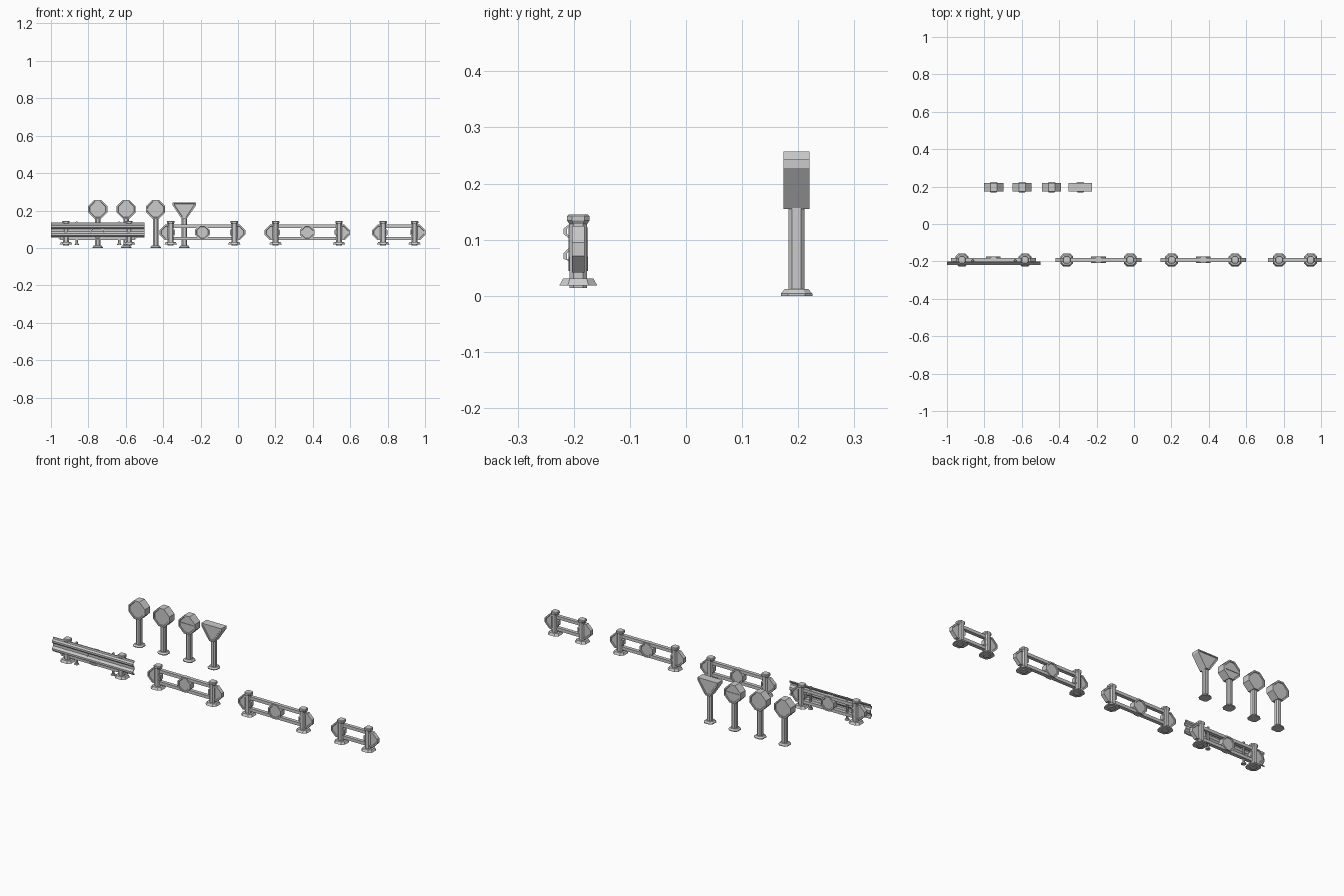
import bpy, bmesh

if "Cube" in bpy.data.objects:
    bpy.data.objects.remove(bpy.data.objects["Cube"])


def finish(name, bm):
    bmesh.ops.recalc_face_normals(bm, faces=bm.faces)
    me = bpy.data.meshes.new(name)
    bm.to_mesh(me)
    bm.free()
    ob = bpy.data.objects.new(name, me)
    bpy.context.collection.objects.link(ob)
    return ob


def box(name, x, y, z, sx, sy, sz):
    bm = bmesh.new()
    bmesh.ops.create_cube(bm, size=1)
    for v in bm.verts:
        v.co = (x + v.co.x * sx, y + v.co.y * sy, z + v.co.z * sz)
    return finish(name, bm)


def post(name, x, y, rings):
    """Stacked chamfered-square rings given as (z, half width)."""
    bm = bmesh.new()
    loops = []
    for z, h in rings:
        c = h * 0.55
        pts = [(h, c), (c, h), (-c, h), (-h, c), (-h, -c), (-c, -h), (c, -h), (h, -c)]
        loops.append([bm.verts.new((x + a, y + b, z)) for a, b in pts])
    for lo, hi in zip(loops, loops[1:]):
        for i in range(8):
            j = (i + 1) % 8
            bm.faces.new((lo[i], lo[j], hi[j], hi[i]))
    bm.faces.new(loops[0])
    bm.faces.new(loops[-1])
    return finish(name, bm)


def panel(name, pts, x, y, z, half, rim=0.008, depth=0.004):
    """Plate with a recessed face on front and back."""
    bm = bmesh.new()
    front = bm.faces.new([bm.verts.new((x + a, y - half, z + b)) for a, b in pts])
    back = bm.faces.new([bm.verts.new((x + a, y + half, z + b)) for a, b in pts])
    n = len(pts)
    for i in range(n):
        j = (i + 1) % n
        bm.faces.new((front.verts[i], front.verts[j], back.verts[j], back.verts[i]))
    bmesh.ops.recalc_face_normals(bm, faces=bm.faces)
    bmesh.ops.inset_region(bm, faces=[front, back], thickness=rim)
    bmesh.ops.inset_region(bm, faces=[front, back], thickness=0.002, depth=-depth)
    return finish(name, bm)


def diamond(r, f):
    """Diamond of half size r with corners cut to half width f."""
    return [(r, f), (f, r), (-f, r), (-r, f), (-r, -f), (-f, -r), (f, -r), (r, -f)]


FY = -0.192
FENCE_POST = [(0.014, 0.016), (0.018, 0.016), (0.018, 0.034), (0.031, 0.027),
              (0.031, 0.016), (0.128, 0.016), (0.134, 0.020), (0.142, 0.020), (0.145, 0.017)]


# Fences: two posts, two rails, end reflectors and an optional middle one
def fence(label, xa, xb, middle=True):
    for side, x, s in (("left", xa, -1), ("right", xb, 1)):
        post(f"{label}_{side}_post", x, FY, FENCE_POST)
        panel(f"{label}_{side}_end_plate", diamond(0.041, 0.012), x + s * 0.018, FY, 0.083, 0.011)
    for side, z in (("lower", 0.051), ("upper", 0.116)):
        box(f"{label}_{side}_rail", (xa + xb) / 2, FY, z, xb - xa, 0.02, 0.017)
    if middle:
        panel(f"{label}_middle_plate", diamond(0.039, 0.014), (xa + xb) / 2, FY, 0.083, 0.017)


fence("guarded_fence", -0.920, -0.583)
fence("fence_a", -0.360, -0.020)
fence("fence_b", 0.201, 0.540)
fence("short_fence", 0.776, 0.944, middle=False)

# Corrugated guard rail in front of the first fence
prof = [(-0.207, 0.056), (-0.209, 0.062), (-0.218, 0.066), (-0.218, 0.076), (-0.207, 0.087),
        (-0.207, 0.101), (-0.218, 0.110), (-0.218, 0.120), (-0.209, 0.127), (-0.207, 0.135)]
ring = prof + [(y + 0.006, z) for y, z in reversed(prof)]
bm = bmesh.new()
ends = [[bm.verts.new((x, y, z)) for y, z in ring] for x in (-1.0, -0.5)]
for i in range(len(ring)):
    j = (i + 1) % len(ring)
    bm.faces.new((ends[0][i], ends[0][j], ends[1][j], ends[1][i]))
for e in ends:
    bm.faces.new(e)
finish("guard_rail", bm)
for side, x in (("left", -0.862), ("right", -0.635)):
    post(f"guard_rail_{side}_support", x, -0.196,
         [(0.016, 0.012), (0.024, 0.009), (0.024, 0.006), (0.138, 0.006), (0.142, 0.004)])

# Road signs
SY = 0.197
SIGN_POST = [(0, 0.028), (0.004, 0.028), (0.012, 0.021), (0.012, 0.014), (0.17, 0.014)]
tri = [(-0.062, 0.243), (-0.062, 0.228), (-0.013, 0.155), (0.013, 0.155), (0.062, 0.228), (0.062, 0.243)]
for i, x in enumerate((-0.75, -0.598, -0.44, -0.287)):
    post(f"sign_{i + 1}_post", x, SY, SIGN_POST)
    if i < 3:
        panel(f"sign_{i + 1}_head", diamond(0.051, 0.017), x, SY, 0.206, 0.0235)
    else:
        panel("sign_4_head", tri, x, SY, 0, 0.0235)
# Crossbar on the third sign, showing on both faces
box("sign_3_crossbar", -0.44, SY, 0.206, 0.086, 0.045, 0.012)
